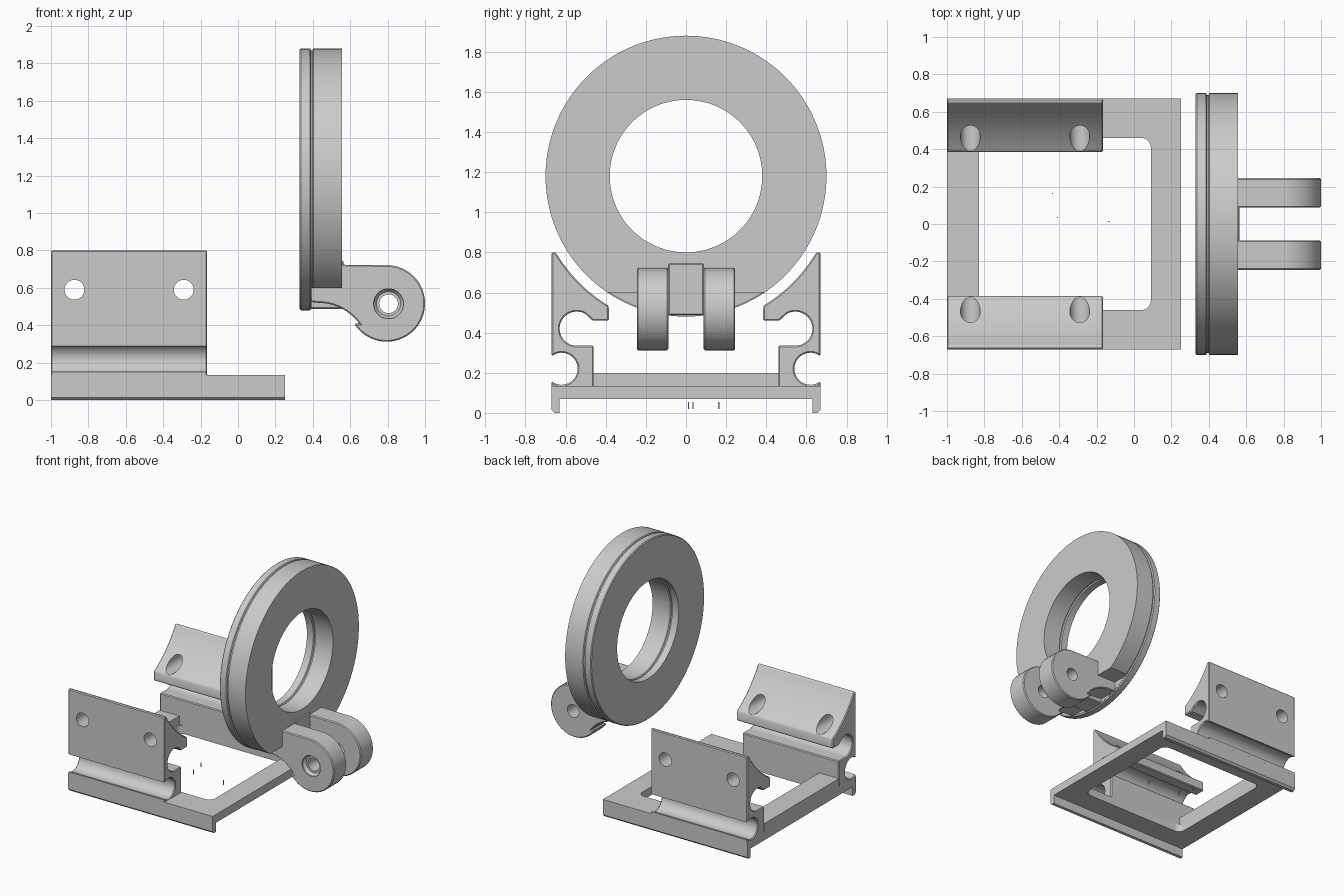
import bpy, bmesh, math
from mathutils import Vector

if "Cube" in bpy.data.objects:
    bpy.data.objects.remove(bpy.data.objects["Cube"], do_unlink=True)

grey = bpy.data.materials.new("plain_grey")
GREY = (0.6, 0.6, 0.6, 1)
grey.diffuse_color = GREY
grey.use_nodes = True
grey.node_tree.nodes["Principled BSDF"].inputs["Base Color"].default_value = GREY


def finish(name, bm):
    bmesh.ops.recalc_face_normals(bm, faces=bm.faces)
    mesh = bpy.data.meshes.new(name)
    bm.to_mesh(mesh)
    bm.free()
    mesh.materials.append(grey)
    ob = bpy.data.objects.new(name, mesh)
    bpy.context.collection.objects.link(ob)
    return ob


def arc(cx, cy, r, a0, a1, n):
    """Points on an arc, angles in degrees."""
    angles = [math.radians(a0 + (a1 - a0) * i / n) for i in range(n + 1)]
    return [(cx + r * math.cos(a), cy + r * math.sin(a)) for a in angles]


def prism(name, pts, axis, lo, hi):
    """Extrude a flat outline along an axis."""
    place = {"x": lambda p, d: (d, p[0], p[1]),
             "y": lambda p, d: (p[0], d, p[1]),
             "z": lambda p, d: (p[0], p[1], d)}[axis]
    bm = bmesh.new()
    face = bm.faces.new([bm.verts.new(place(p, lo)) for p in pts])
    ext = bmesh.ops.extrude_face_region(bm, geom=[face])
    moved = [g for g in ext["geom"] if isinstance(g, bmesh.types.BMVert)]
    bmesh.ops.translate(bm, verts=moved, vec=Vector(place((0, 0), hi - lo)))
    return finish(name, bm)


def box(name, x0, x1, y0, y1, z0, z1):
    return prism(name, [(x0, y0), (x1, y0), (x1, y1), (x0, y1)], "z", z0, z1)


def lathe(name, profile, centre, axis, n=96):
    """Spin a closed (radius, depth) profile round the x or y axis."""
    bm = bmesh.new()
    rings = []
    for i in range(n):
        a = 2 * math.pi * i / n
        ring = []
        for r, d in profile:
            u, v = r * math.cos(a), r * math.sin(a)
            co = (d, u, v) if axis == "x" else (u, d, v)
            ring.append(bm.verts.new(Vector(co) + Vector(centre)))
        rings.append(ring)
    m = len(profile)
    for i in range(n):
        a, b = rings[i], rings[(i + 1) % n]
        for j in range(m):
            k = (j + 1) % m
            bm.faces.new((a[j], a[k], b[k], b[j]))
    return finish(name, bm)


def apply(ob, mod):
    bpy.context.view_layer.objects.active = ob
    bpy.ops.object.modifier_apply(modifier=mod.name)


def bevel(ob, width, angle=50):
    mod = ob.modifiers.new("chamfer", "BEVEL")
    mod.width, mod.segments = width, 1
    mod.limit_method = "ANGLE"
    mod.angle_limit = math.radians(angle)
    apply(ob, mod)


def cut(ob, cutter):
    mod = ob.modifiers.new("cut", "BOOLEAN")
    mod.operation, mod.solver, mod.object = "DIFFERENCE", "EXACT", cutter
    apply(ob, mod)
    bpy.data.objects.remove(cutter, do_unlink=True)


parts = []

# Base frame with downturned side rails and a rounded window
half = [(0.63, 0.07), (0.63, 0), (0.655, 0), (0.67, 0.015), (0.67, 0.135)]
section = half + [(-y, z) for y, z in reversed(half)]
frame = prism("base_frame", section, "x", -1, 0.25)
window = []
for cx, cy, a in ((0.04, 0.41, 0), (-0.78, 0.41, 90), (-0.78, -0.41, 180), (0.04, -0.41, 270)):
    window += arc(cx, cy, 0.05, a, a + 90, 8)
cut(frame, prism("window_cutter", window, "z", -0.1, 0.3))
parts.append(frame)
parts.append(box("end_crossbar", -1, -0.83, -0.46, 0.46, 0.135, 0.2))

# Cradle brackets: ring-shaped seat, two cable grooves, two screw holes
RING_Z = 1.18
profile = [(0.67, 0.12)] + arc(0.62, 0.22, 0.08, -51, -309, 28)
profile += [(0.67, 0.8)] + arc(0, RING_Z, 0.752, -30.3, -59.2, 20)
profile += [(0.385, 0.46), (0.465, 0.46)] + arc(0.545, 0.42, 0.085, 121, -90, 26)
profile += [(0.46, 0.335), (0.46, 0.12)]
for side, label in ((1, "back"), (-1, "front")):
    bracket = prism(label + "_bracket", [(side * y, z) for y, z in profile], "x", -1, -0.165)
    bevel(bracket, 0.012)
    for x in (-0.875, -0.29):
        cut(bracket, prism("hole_cutter", arc(x, 0.59, 0.053, 0, 350, 35), "y", side * 0.3, side * 0.8))
    parts.append(bracket)

# Upright ring: thin flange, shallow groove, thick body with a flat underside
E = 0.006
ring = lathe("clamp_ring", [
    (0.38, 0.33), (0.70 - E, 0.33), (0.70, 0.33 + E), (0.70, 0.385), (0.69, 0.39),
    (0.69, 0.398), (0.70, 0.403), (0.70, 0.555), (0.38, 0.555), (0.38, 0.403),
    (0.39, 0.398), (0.39, 0.39), (0.38, 0.385)], (0, 0, RING_Z), "x", 128)
cut(ring, box("flat_cutter", 0.392, 0.7, -0.8, 0.8, 0.3, 0.6))
parts.append(ring)

# Hinge lugs with a pivot hole, plus the block between them
CX, CZ = 0.795, 0.517
lug = [(0.385, 0.725), (0.385, 0.525)] + arc(0.43, 0.25, 0.27, 90, 36, 10)
lug += arc(CX, CZ, 0.205, 212, 450, 36)
for side, label in ((1, "back"), (-1, "front")):
    ob = prism(label + "_lug", lug, "y", side * 0.087, side * 0.245)
    bevel(ob, 0.018)
    cut(ob, prism("pivot_cutter", arc(0.805, 0.515, 0.05, 0, 350, 35), "y", -0.4, 0.4))
    if side < 0:
        cut(ob, lathe("sink_cutter", [(0.001, -0.3), (0.08, -0.3), (0.08, -0.235),
                                      (0.065, -0.215), (0.001, -0.215)], (0.805, 0, 0.515), "y", 36))
    parts.append(ob)
block = box("lug_block", 0.385, 0.565, -0.088, 0.088, 0.488, 0.745)
bevel(block, 0.006)
parts.append(block)

# Tiny loose pins below the window
for i, (x, y) in enumerate(((-0.435, 0.163), (-0.41, 0.035), (-0.135, 0.013))):
    parts.append(box("small_pin_%d" % (i + 1), x - 0.003, x + 0.003, y - 0.003, y + 0.003, 0.02, 0.055))

# Smooth the round surfaces and keep the edges crisp
bpy.ops.object.select_all(action="DESELECT")
for ob in parts:
    ob.select_set(True)
bpy.context.view_layer.objects.active = parts[0]
bpy.ops.object.shade_smooth_by_angle(angle=math.radians(30))
